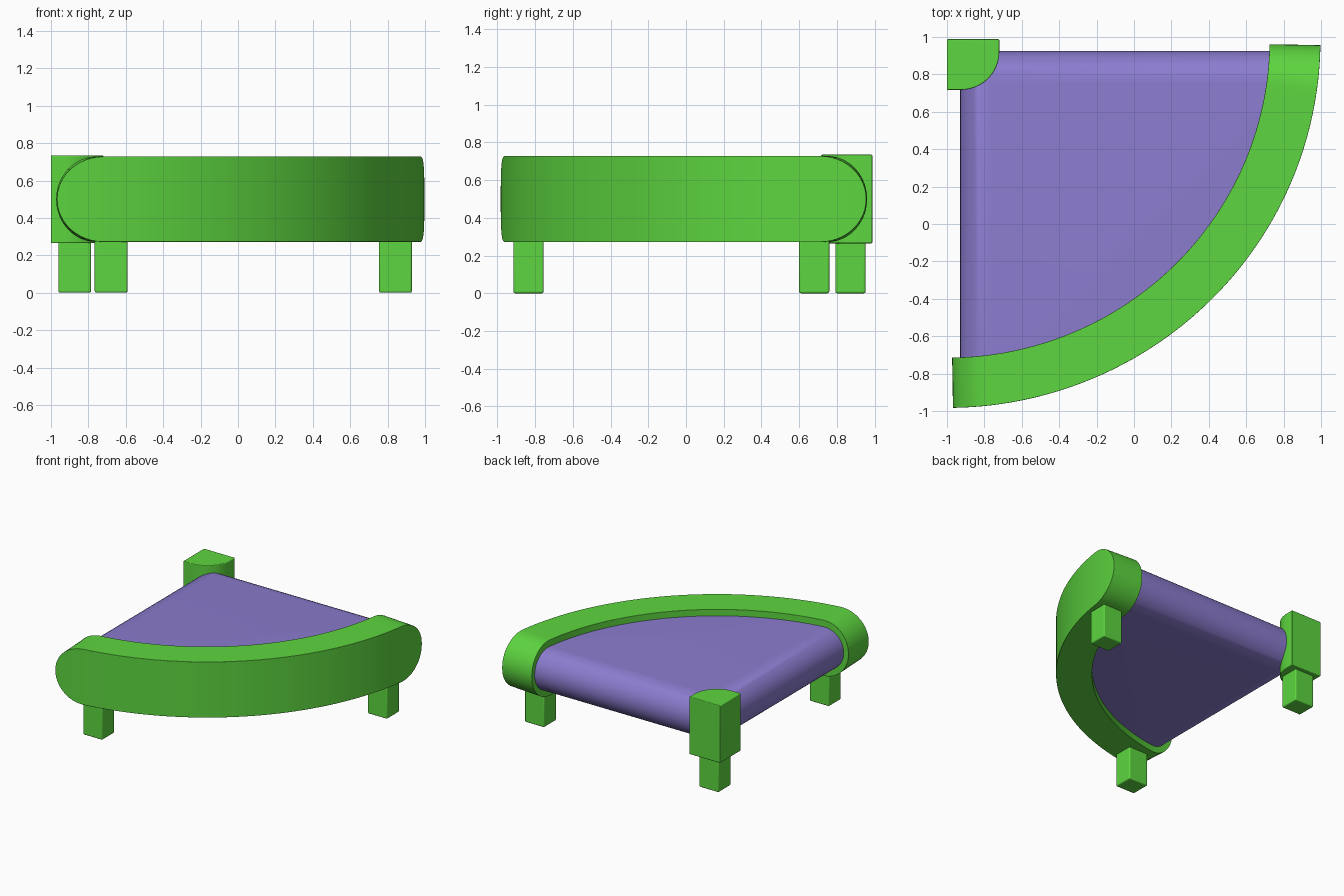
import bpy, bmesh
from math import sin, cos, pi, asin, acos

if "Cube" in bpy.data.objects:
    bpy.data.objects.remove(bpy.data.objects["Cube"])

CX, CY, SQ = -1.0, 0.988, 0.987      # centre of the quarter circle, slight squash in y
ZM = 0.5                             # mid height of frame and cushion


def material(name, color):
    m = bpy.data.materials.new(name)
    m.diffuse_color = (*color, 1)
    m.use_nodes = True
    m.node_tree.nodes["Principled BSDF"].inputs["Base Color"].default_value = m.diffuse_color
    return m


green = material("green_fabric", (0.11, 0.67, 0.05))
purple = material("purple_fabric", (0.26, 0.20, 0.62))


def finish(name, bm, mat, bevel=0.0, angle=0.7):
    bmesh.ops.recalc_face_normals(bm, faces=bm.faces)
    me = bpy.data.meshes.new(name)
    bm.to_mesh(me)
    bm.free()
    ob = bpy.data.objects.new(name, me)
    bpy.context.collection.objects.link(ob)
    me.materials.append(mat)
    if bevel:
        b = ob.modifiers.new("soft_edges", 'BEVEL')
        b.width, b.segments, b.limit_method, b.angle_limit = bevel, 4, 'ANGLE', angle
    bpy.ops.object.select_all(action='DESELECT')
    ob.select_set(True)
    bpy.context.view_layer.objects.active = ob
    bpy.ops.object.shade_smooth_by_angle(angle=angle)
    return ob


def polar(r, t):
    return CX + r * sin(t), CY - SQ * r * cos(t)


def prism(name, outline, z0, z1, bevel):
    bm = bmesh.new()
    loops = [[bm.verts.new((x, y, z)) for x, y in outline] for z in (z0, z1)]
    n = len(outline)
    for i in range(n):
        j = (i + 1) % n
        bm.faces.new((loops[0][i], loops[0][j], loops[1][j], loops[1][i]))
    for lp in loops:
        bm.faces.new(lp)
    return finish(name, bm, green, bevel)


# Curved front rim: quarter ring whose ends are half-round in elevation
H, END, T0 = 0.228, 0.124, 0.016
start = [(T0 + END * (1 - cos(a)), H * sin(a)) for a in [i * pi / 24 for i in range(13)]]
span = pi / 2 - 2 * (T0 + END)
middle = [(T0 + END + span * i / 40, H) for i in range(1, 40)]
columns = start + middle + [(pi / 2 - t, h) for t, h in reversed(start)]
bm = bmesh.new()
rows = []
for t, h in columns:
    row = []
    for r in (1.725, 1.997):
        x, y = polar(r, t)
        top = bm.verts.new((x, y, ZM + h))
        bottom = top if h < 1e-6 else bm.verts.new((x, y, ZM - h))
        row.append((top, bottom))
    rows.append(row)
for (i0, o0), (i1, o1) in zip(rows, rows[1:]):
    for quad in ((i0[0], i1[0], i1[1], i0[1]), (o0[0], o1[0], o1[1], o0[1]),
                 (i0[0], i1[0], o1[0], o0[0]), (i0[1], i1[1], o1[1], o0[1])):
        bm.faces.new(list(dict.fromkeys(quad)))
finish("curved_rim", bm, green, 0.022)

# Cushion: quarter disc stacked in layers so the straight sides are fully rounded
R, HALF, N = 1.80, 0.175, 48
bm = bmesh.new()
layers = []
for k in range(21):
    a = -pi / 2 + pi * k / 20
    d = HALF * (1 - cos(a))
    x0, y0 = -0.93 + d, 0.925 - d
    t0, t1 = asin((x0 - CX) / R), acos((CY - y0) / (SQ * R))
    pts = [(x0, y0)] + [polar(R, t0 + (t1 - t0) * i / N) for i in range(N + 1)]
    layers.append([bm.verts.new((x, y, ZM + HALF * sin(a))) for x, y in pts])
for lo, hi in zip(layers, layers[1:]):
    for i in range(len(lo)):
        j = (i + 1) % len(lo)
        bm.faces.new((lo[i], lo[j], hi[j], hi[i]))
bm.faces.new(layers[0])
bm.faces.new(layers[-1])
finish("seat_cushion", bm, purple)

# Back corner block with a rounded inner corner
arc = [(-0.925 + 0.205 * cos(a), 0.92 - 0.203 * sin(a)) for a in [i * pi / 24 for i in range(13)]]
prism("corner_block", [(-1, 0.988), (-0.72, 0.988)] + arc + [(-1, 0.717)], 0.265, 0.735, 0.006)

# Three square legs
for name, x, y in (("back_corner_leg", -0.873, 0.872),
                   ("front_left_leg", -0.678, -0.835),
                   ("back_right_leg", 0.842, 0.68)):
    w, d = 0.088, 0.08
    prism(name, [(x - w, y - d), (x + w, y - d), (x + w, y + d), (x - w, y + d)], 0.0, 0.32, 0.01)
